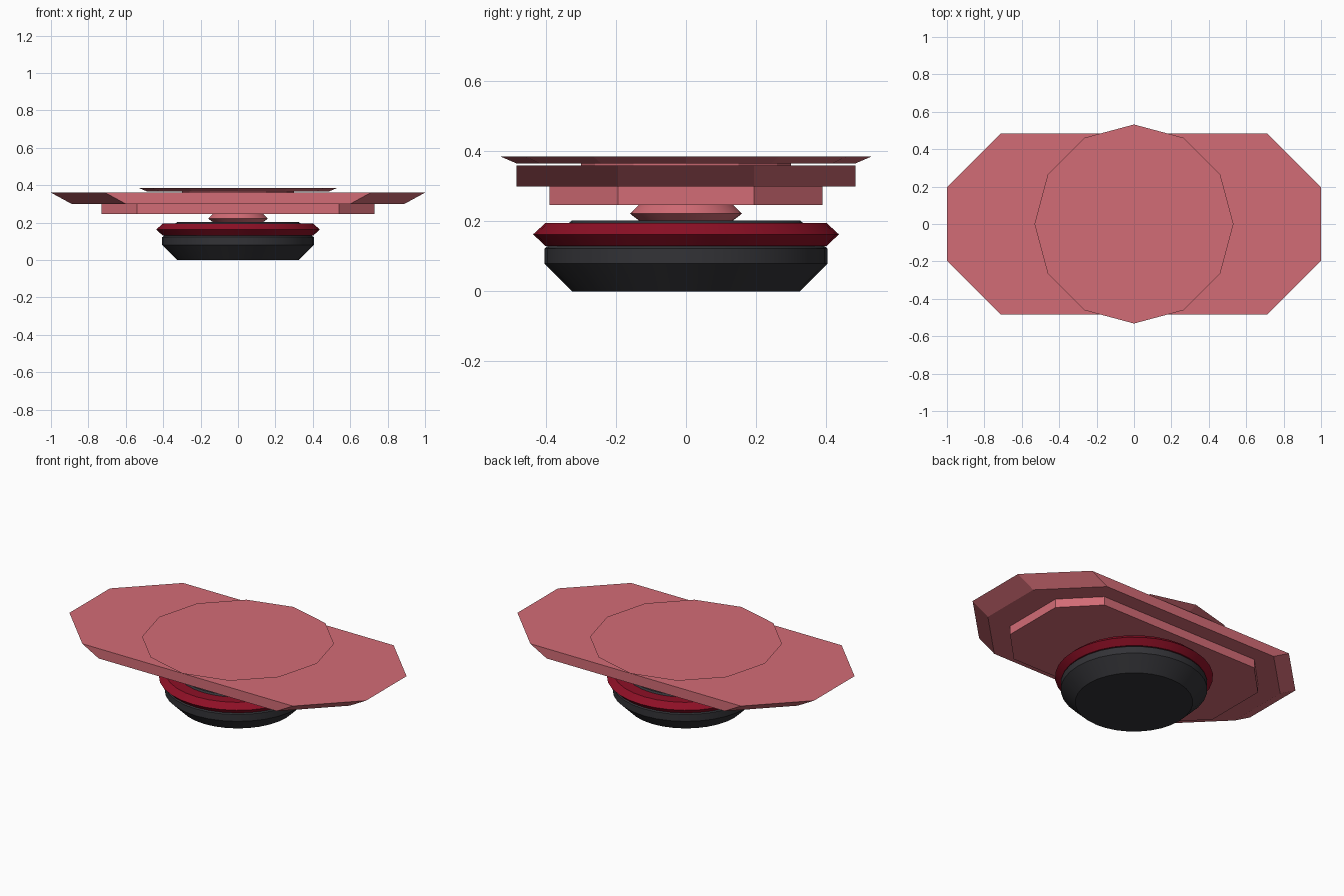
import bpy, bmesh, math

if "Cube" in bpy.data.objects:
    bpy.data.objects.remove(bpy.data.objects["Cube"])

def material(name, rgb):
    m = bpy.data.materials.new(name)
    m.diffuse_color = (*rgb, 1)
    m.use_nodes = True
    m.node_tree.nodes["Principled BSDF"].inputs["Base Color"].default_value = m.diffuse_color
    return m

PINK = material("rose pink", (0.65, 0.15, 0.18))
RED = material("dark red", (0.27, 0.005, 0.019))
BLACK = material("charcoal", (0.033, 0.033, 0.038))

def loft(name, rings, mat, smooth=False):
    """Skin a stack of closed outlines and cap both ends."""
    bm = bmesh.new()
    loops = [[bm.verts.new(p) for p in ring] for ring in rings]
    n = len(loops[0])
    for a, b in zip(loops, loops[1:]):
        for i in range(n):
            j = (i + 1) % n
            bm.faces.new((a[i], a[j], b[j], b[i]))
    bm.faces.new(loops[0][::-1])
    bm.faces.new(loops[-1])
    bmesh.ops.recalc_face_normals(bm, faces=bm.faces)
    me = bpy.data.meshes.new(name)
    bm.to_mesh(me)
    bm.free()
    me.materials.append(mat)
    ob = bpy.data.objects.new(name, me)
    bpy.context.collection.objects.link(ob)
    if smooth:
        bpy.ops.object.select_all(action='DESELECT')
        ob.select_set(True)
        bpy.context.view_layer.objects.active = ob
        bpy.ops.object.shade_smooth_by_angle(angle=math.radians(25))
    return ob

def circle(r, z, n):
    return [(r * math.cos(2 * math.pi * i / n), r * math.sin(2 * math.pi * i / n), z)
            for i in range(n)]

def turned(name, profile, mat, n=32, smooth=True):
    return loft(name, [circle(r, z, n) for r, z in profile], mat, smooth)

def octagon(x, xc, y, yc, z):
    """Rectangle x by y with corners cut back to xc and yc."""
    return [(x, -yc, z), (x, yc, z), (xc, y, z), (-xc, y, z),
            (-x, yc, z), (-x, -yc, z), (-xc, -y, z), (xc, -y, z)]

# Round foot, red ring and cover
turned("base_foot", [(0.325, 0), (0.405, 0.08), (0.405, 0.122), (0.395, 0.13)], BLACK)
turned("base_ring", [(0.402, 0.13), (0.437, 0.163), (0.402, 0.195)], RED)
turned("base_cover", [(0.335, 0.195), (0.325, 0.203)], BLACK)

# Neck
turned("neck", [(0.135, 0.203), (0.16, 0.222), (0.135, 0.247)], PINK)

# Stacked octagonal plates
loft("lower_plate", [octagon(0.73, 0.54, 0.39, 0.195, z) for z in (0.247, 0.30)], PINK)
loft("upper_plate", [octagon(0.89, 0.60, 0.485, 0.195, 0.30),
                     octagon(1.0, 0.71, 0.485, 0.195, 0.36)], PINK)

# Twelve-sided top disc on a thin spacer
turned("disc_spacer", [(0.30, 0.36), (0.30, 0.367)], PINK, 12, False)
turned("top_disc", [(0.485, 0.366), (0.532, 0.386)], PINK, 12, False)
